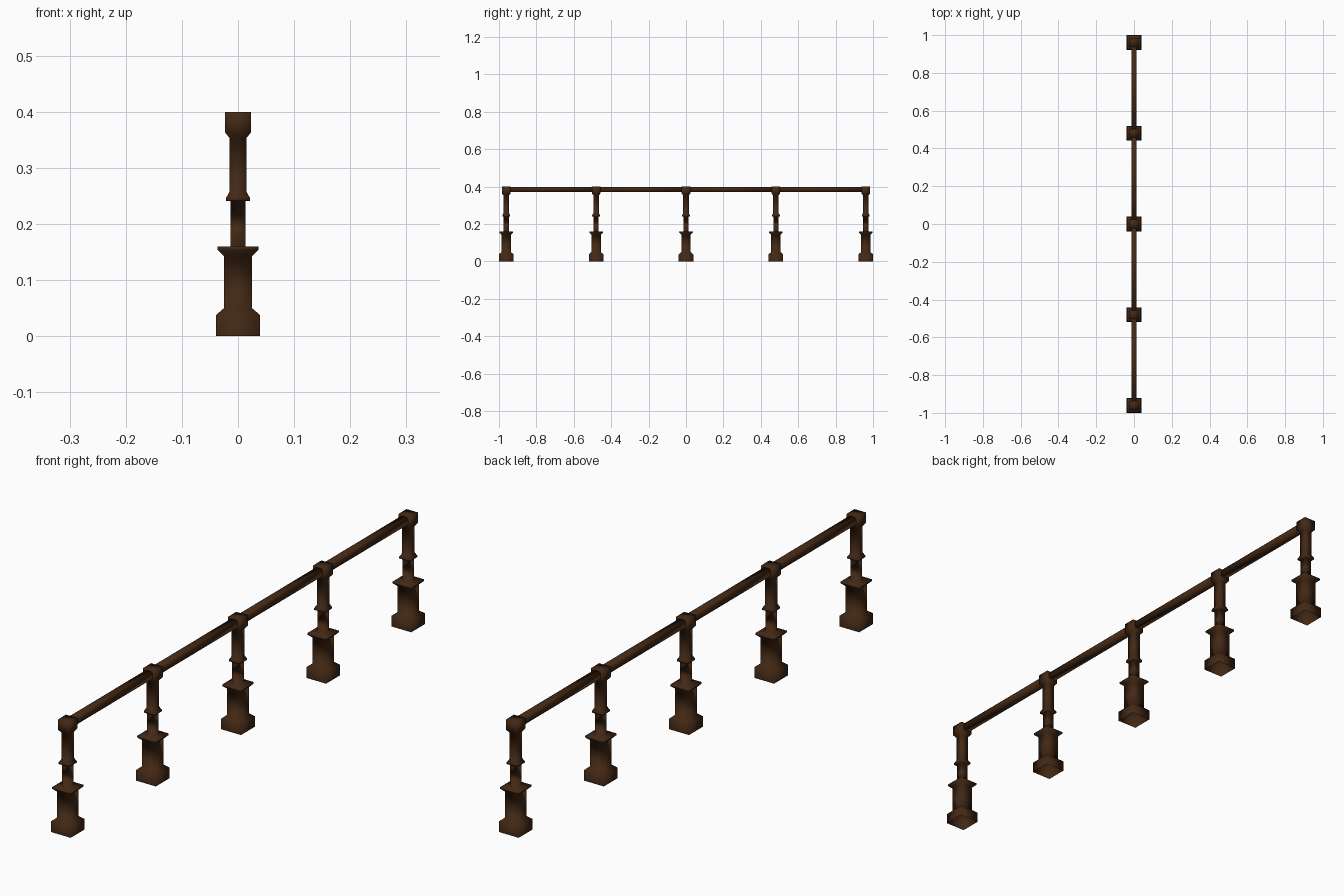
import bpy, bmesh

if "Cube" in bpy.data.objects:
    bpy.data.objects.remove(bpy.data.objects["Cube"])

wood = bpy.data.materials.new("dark brown wood")
wood.diffuse_color = (0.055, 0.021, 0.007, 1)
wood.use_nodes = True
wood.node_tree.nodes["Principled BSDF"].inputs["Base Color"].default_value = wood.diffuse_color

# Post profile: (half width, height), square in plan
POST = [(0.039, 0), (0.039, 0.038), (0.025, 0.05), (0.025, 0.143),
        (0.0365, 0.154), (0.0365, 0.16), (0.0135, 0.16), (0.0135, 0.241),
        (0.021, 0.241), (0.021, 0.247), (0.0148, 0.258), (0.0148, 0.353),
        (0.023, 0.363), (0.023, 0.40)]
# Rail cross-section (x, z), upper edges slightly chamfered
RAIL = [(-0.0145, 0.372), (0.0145, 0.372), (0.0145, 0.392),
        (0.0105, 0.397), (-0.0105, 0.397), (-0.0145, 0.392)]


def loft(name, rings, caps, location=(0, 0, 0)):
    """Skin a list of closed rings and cap the chosen ends."""
    bm = bmesh.new()
    loops = [[bm.verts.new(p) for p in ring] for ring in rings]
    n = len(loops[0])
    for a, b in zip(loops, loops[1:]):
        for i in range(n):
            j = (i + 1) % n
            bm.faces.new((a[i], a[j], b[j], b[i]))
    for c in caps:
        bm.faces.new(loops[c])
    bmesh.ops.recalc_face_normals(bm, faces=bm.faces[:])
    for f in bm.faces:
        f.smooth = True
    mesh = bpy.data.meshes.new(name)
    bm.to_mesh(mesh)
    bm.free()
    mesh.materials.append(wood)
    ob = bpy.data.objects.new(name, mesh)
    ob.location = location
    bpy.context.collection.objects.link(ob)
    return ob


# Five turned square posts, hollow underneath
square = [(-1, -1), (1, -1), (1, 1), (-1, 1)]
post_rings = [[(x * w, y * w, z) for x, y in square] for w, z in POST]
for k in range(5):
    loft(f"post_{k + 1}", post_rings, [-1], (0, -0.961 + 0.4805 * k, 0))

# Handrail sections between neighbouring posts
for k in range(4):
    y0 = -0.961 + 0.4805 * k
    ends = (y0 + 0.012, y0 + 0.4685)
    loft(f"handrail_{k + 1}", [[(x, y, z) for x, z in RAIL] for y in ends], [0, -1])
